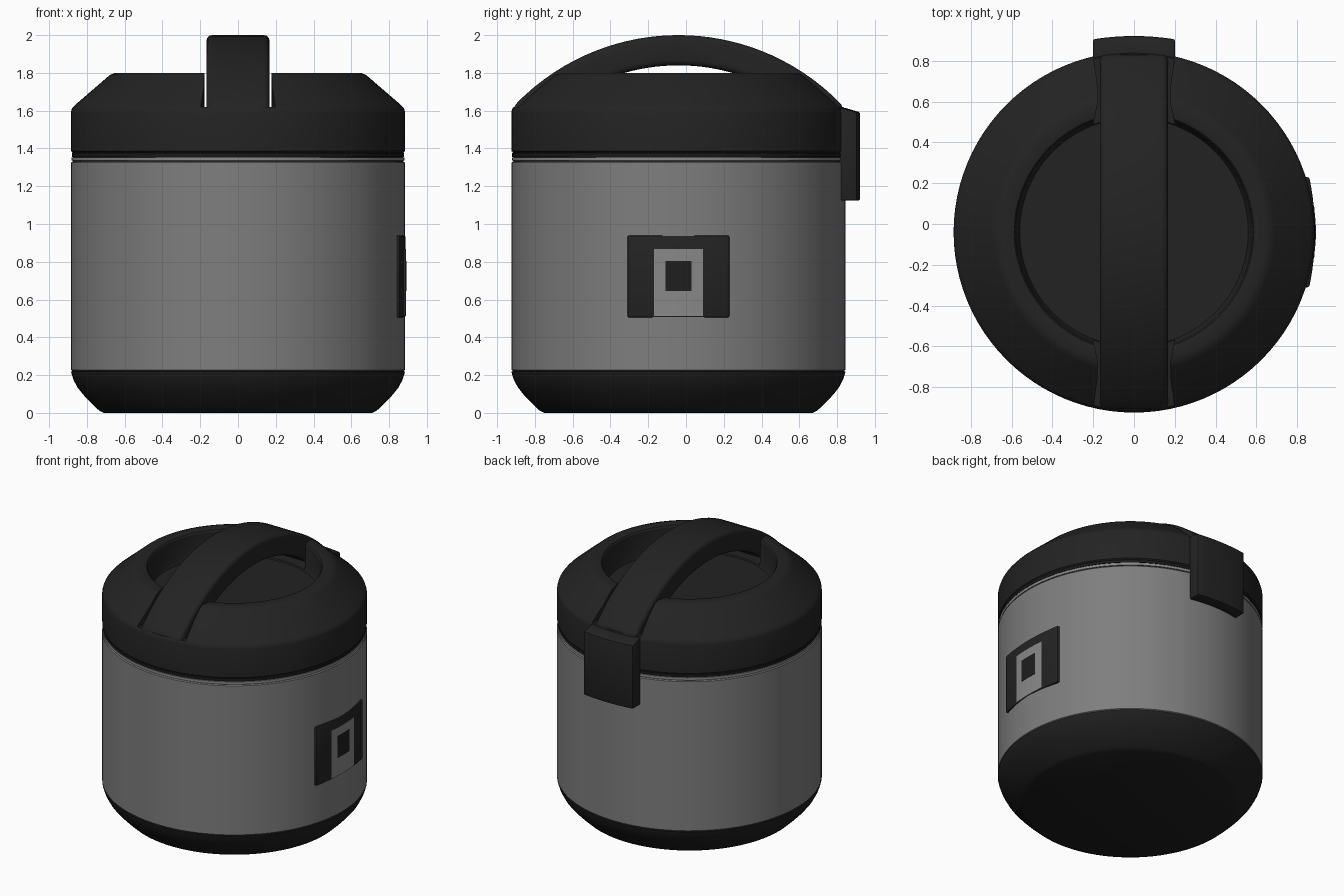
import bpy, bmesh, math

if "Cube" in bpy.data.objects:
    bpy.data.objects.remove(bpy.data.objects["Cube"])

CY = -0.04      # y of the pot's axis
R = 0.884       # pot radius


def mat(name, v):
    m = bpy.data.materials.new(name)
    m.diffuse_color = (v, v, v, 1)
    m.use_nodes = True
    m.node_tree.nodes["Principled BSDF"].inputs["Base Color"].default_value = m.diffuse_color
    return m


steel = mat("brushed_grey", 0.21)
trim = mat("light_grey_trim", 0.25)
black = mat("black_plastic", 0.0165)
base_black = mat("base_black", 0.013)
seam = mat("seam_black", 0.009)


def finish(bm, name, material):
    bmesh.ops.recalc_face_normals(bm, faces=bm.faces)
    me = bpy.data.meshes.new(name)
    bm.to_mesh(me)
    bm.free()
    ob = bpy.data.objects.new(name, me)
    bpy.context.collection.objects.link(ob)
    me.materials.append(material)
    return ob


def lathe(name, profile, material, segs=96):
    """Revolve (radius, z) points round the pot axis."""
    bm = bmesh.new()
    vs = [bm.verts.new((r, CY, z)) for r, z in profile]
    es = [bm.edges.new(p) for p in zip(vs, vs[1:])]
    bmesh.ops.spin(bm, geom=vs + es, cent=(0, CY, 0), axis=(0, 0, 1),
                   angle=2 * math.pi, steps=segs, use_duplicate=False)
    bmesh.ops.remove_doubles(bm, verts=bm.verts, dist=1e-4)
    return finish(bm, name, material)


def prism(name, pts, axis, lo, hi, material, bevel=0.0, segs=3):
    """Extrude a 2D outline along x (outline in y,z) or z (outline in x,y)."""
    bm = bmesh.new()
    place = (lambda p, t: (t, p[0], p[1])) if axis == 'x' else (lambda p, t: (p[0], p[1], t))
    a = [bm.verts.new(place(p, lo)) for p in pts]
    b = [bm.verts.new(place(p, hi)) for p in pts]
    bm.faces.new(a)
    bm.faces.new(b)
    n = len(pts)
    for i in range(n):
        j = (i + 1) % n
        bm.faces.new((a[i], a[j], b[j], b[i]))
    ob = finish(bm, name, material)
    if bevel:
        m = ob.modifiers.new("bevel", 'BEVEL')
        m.width, m.segments = bevel, segs
        m.limit_method, m.angle_limit = 'ANGLE', math.radians(40)
    return ob


# Rounded base
lathe("base", [(0, 0), (0.71, 0), (0.735, 0.012), (0.78, 0.055), (0.82, 0.097),
               (0.85, 0.135), (0.871, 0.175), (0.881, 0.205), (R, 0.218),
               (0.876, 0.222), (0, 0.222)], base_black)

# Metal shell, trim ring and dark seams
lathe("shell", [(0, 0.222), (0.876, 0.222), (R, 0.227), (R, 1.325), (0.878, 1.331), (0, 1.331)], steel)
lathe("trim_ring", [(0.8, 1.333), (R - 0.003, 1.335), (R - 0.003, 1.353), (0.8, 1.355)], trim)
lathe("seal", [(0, 1.329), (0.874, 1.329), (0.874, 1.355), (0.88, 1.356), (0.88, 1.376),
               (0.87, 1.382), (0, 1.382)], seam)

# Lid with a round well in the top
lid = lathe("lid", [(0, 1.379), (0.875, 1.379), (R, 1.386), (R, 1.595), (0.879, 1.612),
                    (0.865, 1.628), (0.69, 1.779), (0.675, 1.791), (0.65, 1.8),
                    (0.60, 1.8), (0.587, 1.797), (0.58, 1.788), (0.572, 1.64),
                    (0.56, 1.61), (0, 1.61)], black)

# Slot that lets the handle pass through the rim of the lid
half = [(0.2, -1.0), (0.2, -0.86), (0.18, -0.73), (0.178, -0.63), (0.2, -0.53)]
right = half + [(x, -y) for x, y in reversed(half)]
outline = right + [(-x, y) for x, y in reversed(right)]
cutter = prism("slot_cutter", [(x, y + CY) for x, y in outline], 'z', 1.62, 2.2, black)
cutter.hide_render = True
cut = lid.modifiers.new("slot", 'BOOLEAN')
cut.operation, cut.object, cut.solver = 'DIFFERENCE', cutter, 'EXACT'


# Arched carrying handle
def arc(r, top, w, n=32):
    us = [-w + 2 * w * i / n for i in range(n + 1)]
    return [(u + CY, top - r + math.sqrt(r * r - u * u)) for u in us]


side = arc(1.198, 2.0, 0.876) + [(0.86 + CY, 1.56), (0.68 + CY, 1.56)]
side += arc(1.04, 1.84, 0.66)[::-1] + [(-0.68 + CY, 1.56), (-0.86 + CY, 1.56)]
prism("handle", side, 'x', -0.167, 0.167, black, 0.04, 4)

# Hinge cover at the back
xs = [-0.2 + 0.05 * i for i in range(9)]
hinge = [(x, 0.921 - 0.4 * x * x) for x in xs]
hinge += [(x, CY + math.sqrt(0.875 ** 2 - x * x)) for x in reversed(xs)]
cover = prism("hinge_cover", hinge, 'z', 1.125, 1.617, black, 0.008, 2)
for v in cover.data.vertices:          # slope the top outward
    if v.co.z > 1.5 and v.co.y > 0.88:
        v.co.z = 1.592


# Control panel on the right side, slightly flatter than the shell
def plate(name, w, lo, hi, front, depth, material, bevel=0.0):
    ys = [-w + 2 * w * i / 12 for i in range(13)]
    face = [(front - 1.3 + math.sqrt(1.69 - y * y), y + CY) for y in ys]
    back = [(x - depth, y) for x, y in reversed(face)]
    return prism(name, face + back, 'z', lo, hi, material, bevel, 2)


plate("control_panel", 0.27, 0.505, 0.94, 0.887, 0.07, black, 0.01)
plate("panel_face", 0.13, 0.512, 0.868, 0.889, 0.006, trim)
plate("panel_button", 0.069, 0.645, 0.805, 0.891, 0.006, base_black)

# Apply modifiers, drop the cutter, smooth everything
for ob in bpy.data.objects:
    ob.select_set(ob is not cutter)
bpy.context.view_layer.objects.active = lid
bpy.ops.object.convert(target='MESH')
bpy.data.objects.remove(cutter)
bpy.ops.object.shade_smooth_by_angle(angle=math.radians(32))
